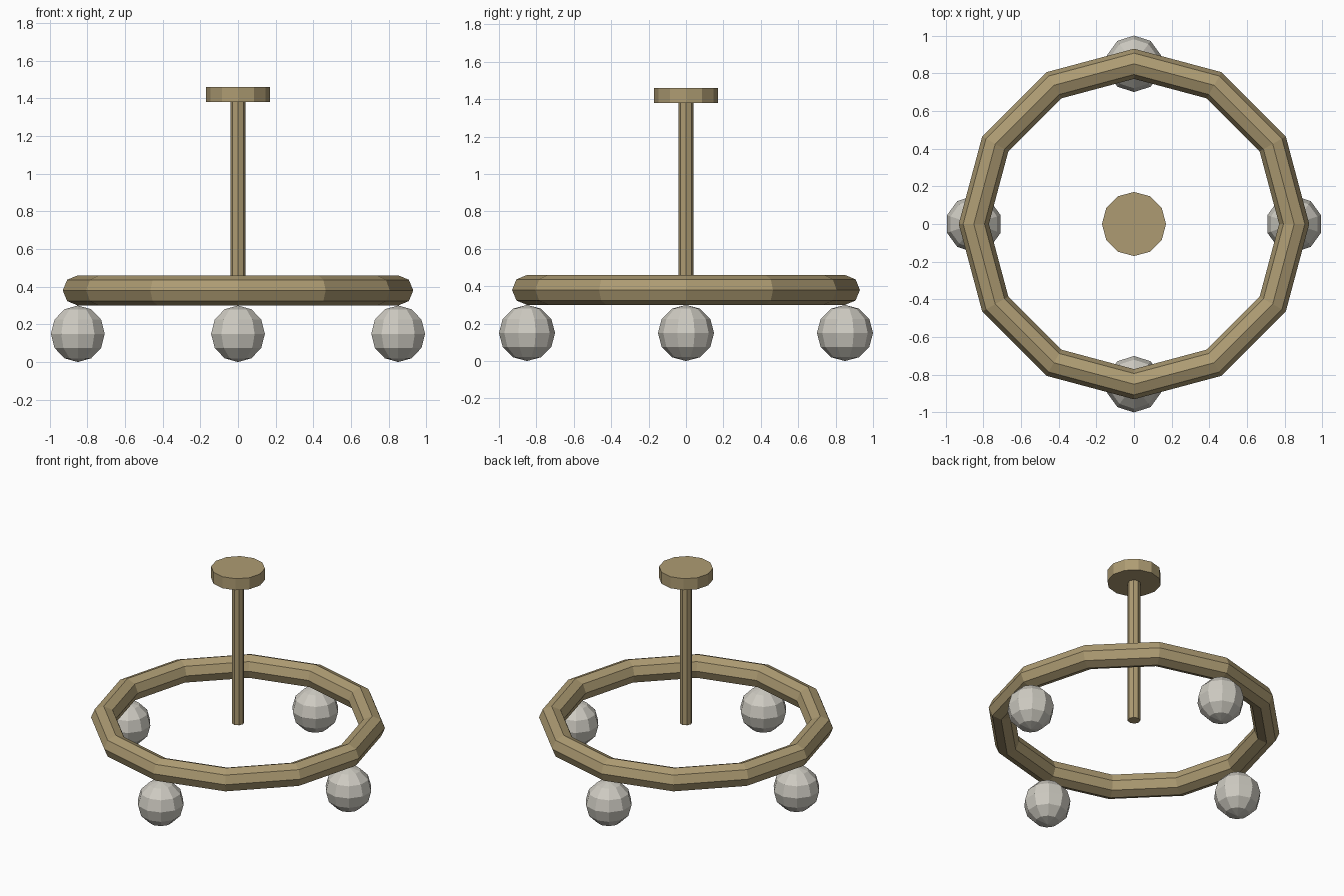
import bpy
from math import pi, cos, sin

if "Cube" in bpy.data.objects:
    bpy.data.objects.remove(bpy.data.objects["Cube"])


def material(name, rgb):
    m = bpy.data.materials.new(name)
    m.diffuse_color = (*rgb, 1)
    m.use_nodes = True
    m.node_tree.nodes["Principled BSDF"].inputs["Base Color"].default_value = m.diffuse_color
    return m


brass = material("brass", (0.42, 0.33, 0.17))
glass = material("frosted_glass", (0.62, 0.60, 0.54))


def finish(name, mat):
    ob = bpy.context.object
    ob.name = name
    ob.data.materials.append(mat)
    return ob


def cylinder(name, sides, radius, z0, z1):
    bpy.ops.mesh.primitive_cylinder_add(vertices=sides, radius=radius, depth=z1 - z0,
                                        location=(0, 0, (z0 + z1) / 2))
    return finish(name, brass)


RING_R, TUBE_R, RING_Z, BULB_R = 0.85, 0.08, 0.38, 0.15

# Ring
bpy.ops.mesh.primitive_torus_add(major_segments=12, minor_segments=8, major_radius=RING_R,
                                 minor_radius=TUBE_R, location=(0, 0, RING_Z))
finish("ring", brass)

# Hanging rod and ceiling plate
cylinder("hanging_rod", 8, 0.04, RING_Z, 1.385)
cylinder("ceiling_plate", 12, 0.17, 1.38, 1.46)

# Four globe bulbs under the ring
for i in range(4):
    a = i * pi / 2
    bpy.ops.mesh.primitive_uv_sphere_add(segments=10, ring_count=6, radius=BULB_R,
                                         location=(RING_R * cos(a), RING_R * sin(a), BULB_R))
    finish(f"bulb_{i + 1}", glass)
